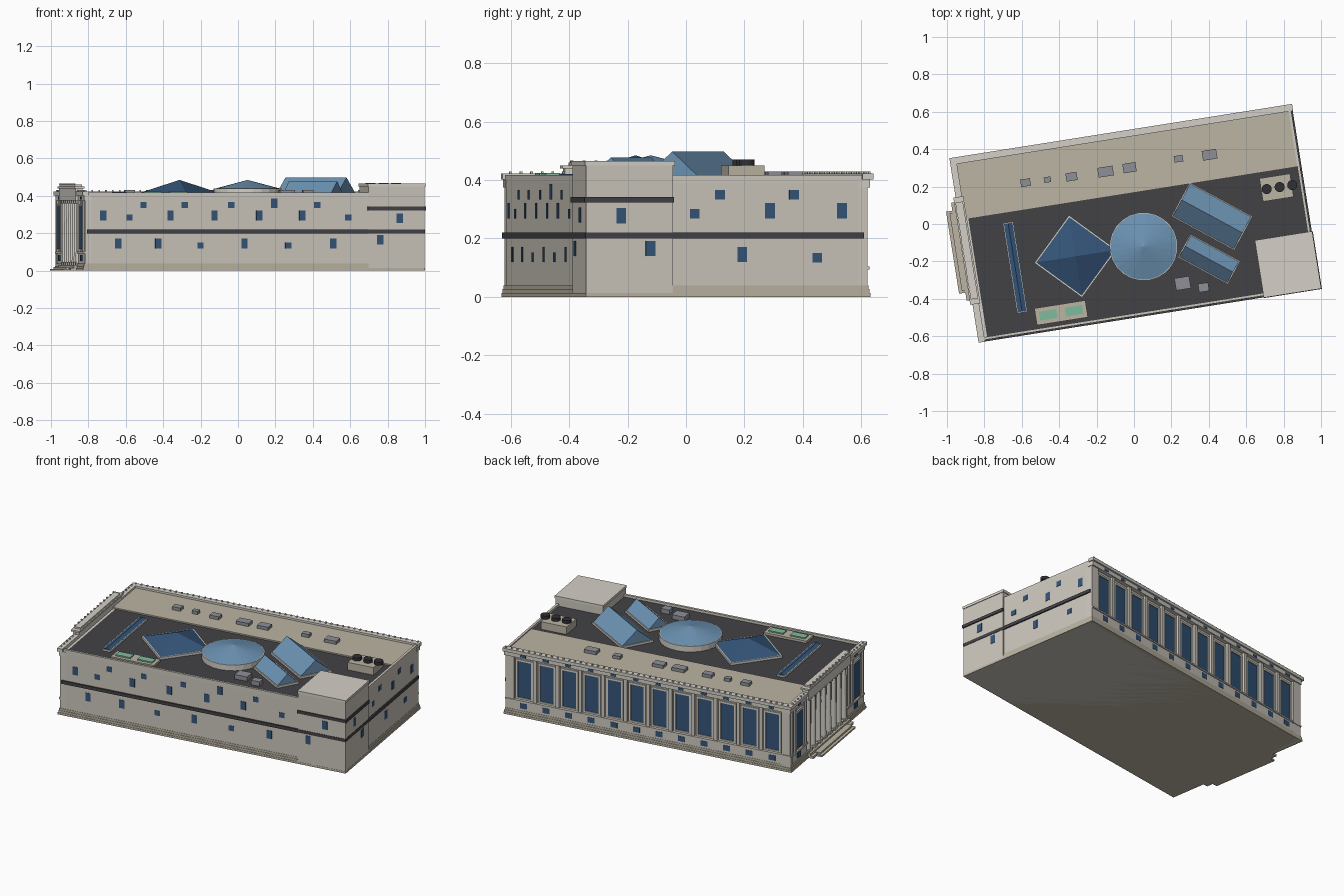
import bpy, bmesh
from math import radians, cos, sin
from mathutils import Matrix, Vector

# The whole building is turned 9 degrees; parts are built in its own (u, v) frame
TURN = radians(9)
ROT = Matrix.Rotation(TURN, 4, 'Z')
MATS = {}
COL = dict(stone=(.62, .58, .52), wall=(.60, .56, .50), trim=(.66, .63, .57), tan=(.50, .46, .37),
           dark=(.055, .053, .06), glass=(.035, .09, .19), sky=(.15, .29, .45),
           gold=(.5, .34, .06), green=(.22, .5, .34), grey=(.27, .28, .31), black=(.03, .03, .035))


def finish(name, bm, col, smooth=False):
    if col not in MATS:
        MATS[col] = bpy.data.materials.new(col)
        MATS[col].diffuse_color = (*COL[col], 1)
    bmesh.ops.recalc_face_normals(bm, faces=bm.faces)
    me = bpy.data.meshes.new(name)
    bm.to_mesh(me)
    bm.free()
    me.materials.append(MATS[col])
    ob = bpy.data.objects.new(name, me)
    ob.matrix_world = ROT
    bpy.context.collection.objects.link(ob)
    return ob


def boxes(name, items, col):
    """Join several (u0, u1, v0, v1, z0, z1) blocks into one object."""
    bm = bmesh.new()
    for a, b, c, d, e, f in items:
        m = Matrix.Translation(((a + b) / 2, (c + d) / 2, (e + f) / 2)) @ Matrix.Diagonal((b - a, d - c, f - e, 1))
        bmesh.ops.create_cube(bm, size=1, matrix=m)
    return finish(name, bm, col)


def cones(name, items, col, n=12):
    """Join several (u, v, z0, z1, r0, r1, angle) cones into one object."""
    bm = bmesh.new()
    for u, v, z0, z1, r0, r1, a in items:
        m = Matrix.Translation((u, v, (z0 + z1) / 2)) @ Matrix.Rotation(radians(a), 4, 'Z')
        bmesh.ops.create_cone(bm, cap_ends=True, segments=n, radius1=r0, radius2=r1, depth=z1 - z0, matrix=m)
    return finish(name, bm, col)


def prism(name, u, v, angle, length, profile, col):
    """Extrude a (side, z) profile along a turned axis."""
    bm = bmesh.new()
    m = Matrix.Translation((u, v, 0)) @ Matrix.Rotation(radians(angle), 4, 'Z')
    f = bm.faces.new([bm.verts.new(m @ Vector((-length / 2, s, z))) for s, z in profile])
    g = bmesh.ops.extrude_face_region(bm, geom=[f])['geom']
    move = m.to_3x3() @ Vector((length, 0, 0))
    bmesh.ops.translate(bm, vec=move, verts=[e for e in g if isinstance(e, bmesh.types.BMVert)])
    return finish(name, bm, col)


def local(x, y):
    return x * cos(TURN) + y * sin(TURN), -x * sin(TURN) + y * cos(TURN)


# Body, roof and stepped plinth
boxes("main_walls", [(-.87, .925, -.487, .468, 0, .398)], "wall")
boxes("dark_roof", [(-.888, .915, -.478, .168, .396, .402)], "dark")
boxes("tan_roof", [(-.888, .915, .168, .47, .396, .410)], "tan")
boxes("plinth", [(-.91 - p, .926 + p, -.488 - p, .485 + p, z, z + .013)
                 for p, z in ((.007, 0), (.004, .013), (.001, .026))], "tan")

# Parapets: plain at front and right, heavy cornice at back and left
boxes("plain_parapet", [(-.9, .925, -.487, -.472, .39, .417), (.91, .925, -.487, .47, .39, .417)], "stone")
boxes("cornice", [(-.92, .935, .465, .502, .402, .422), (-.92, -.885, -.497, .502, .402, .422),
                  (-.91, .928, .455, .492, .375, .402), (-.91, -.87, -.49, .492, .375, .402)], "trim")
boxes("roof_ornaments", [(u, u + .008, .487, .495, .422, .43) for u in [-.9 + .037 * i for i in range(50)]]
      + [(-.912, -.904, v, v + .008, .422, .43) for v in [-.47 + .037 * i for i in range(26)] if abs(v) > .27], "trim")

# Dark string course on the plain sides
boxes("dark_band", [(-.895, .928, -.496, -.48, .2, .22), (.91, .933, -.496, .47, .2, .22),
                    (.624, .938, -.5, -.19, .323, .342)], "dark")

# Raised corner block
boxes("corner_block", [(.628, .931, -.494, -.192, 0, .45)], "wall")
boxes("corner_block_cap", [(.624, .935, -.498, -.187, .45, .466)], "trim")

# Scattered windows: (position, height, tall?)
front = [(-.72, .295, 1), (-.58, .285, 0), (-.505, .35, 0), (-.36, .295, 1), (-.285, .35, 0), (-.125, .295, 1),
         (-.035, .35, 0), (.115, .295, 1), (.195, .36, 1), (.345, .295, 1), (.425, .35, 0), (.59, .285, 0),
         (.865, .28, 1), (-.64, .145, 1), (-.425, .145, 1), (-.2, .135, 0), (.035, .145, 1), (.27, .135, 0),
         (.51, .145, 1), (.76, .165, 1)]
side = [(-.223, .278, 1), (-.122, .165, 1), (.03, .285, 0), (.117, .35, 0), (.288, .295, 1), (.371, .35, 0),
        (.535, .295, 1), (.193, .145, 1), (.45, .134, 0)]
wins = []
for x, z, t in front:
    u, h = (x - .077) / .988, .026 if t else .016
    f = -.4965 if u > .63 else -.489
    wins.append((u - .017, u + .017, f, -.47, z - h, z + h))
for y, z, t in side:
    v, h = (y - .145) / .988, .026 if t else .016
    f = .933 if v < -.19 else .927
    wins.append((.9, f, v - .017, v + .017, z - h, z + h))
boxes("scattered_windows", wins, "glass")

# Back facade: twelve bays of tall windows between pilasters
N, U0, U1 = 12, -.86, .88
P = (U1 - U0) / N
mid = [U0 + P * (i + .5) for i in range(N)]
boxes("back_tall_windows", [(u - .043, u + .043, .46, .470, .115, .345) for u in mid], "glass")
boxes("back_small_windows", [(u - .022, u + .022, .46, .4855, .052, .085) for u in mid]
      + [(u - .018, u + .018, .46, .4935, .381, .396) for u in mid], "glass")
frames = []
for u in mid:
    frames += [(u - .056, u - .043, .46, .476, .105, .357), (u + .043, u + .056, .46, .476, .105, .357),
               (u - .056, u + .056, .46, .476, .345, .357), (u - .056, u + .056, .46, .476, .105, .115)]
boxes("back_window_frames", frames, "trim")
boxes("back_pilasters", [(U0 + P * i - .011, U0 + P * i + .011, .46, .484, .1, .376) for i in range(N + 1)], "stone")
boxes("back_base_course", [(-.91, .925, .46, .484, .03, .094), (-.91, .925, .46, .49, .094, .103)], "stone")
boxes("back_corner_piers", [(-.905, U0 - .005, .44, .484, 0, .39), (U1 + .005, .925, .44, .484, 0, .39)], "stone")

# Left facade: end pavilions with one large window each
pav, glass = [], []
for s in (-1, 1):
    pav.append((-.905, -.85, min(s * .265, s * .486), max(s * .265, s * .486), 0, .39))
    c = s * .375
    for w, z0, z1 in ((.045, .115, .345), (.02, .052, .085), (.018, .381, .396)):
        glass.append((-.912, -.88, c - w, c + w, z0, z1))
    for d in (-.052, .052, -.09, .09):
        pav.append((-.914, -.88, c + d - .007, c + d + .007, .1, .376))
    pav += [(-.914, -.88, c - .058, c + .058, .345, .357), (-.915, -.88, c - .108, c + .108, .092, .103)]
boxes("side_pavilions", pav, "stone")
boxes("pavilion_windows", glass, "glass")

# Portico: recessed glass, columns, gilded doors, attic and steps
cv = [-.235 + .47 * i / 7 for i in range(8)]
boxes("portico_glass", [(-.874, -.86, -.265, .265, .1, .376)], "glass")
boxes("portico_mullions", [(-.88, -.86, v - .014, v + .014, .03, .376) for v in cv]
      + [(-.88, -.86, -.265, .265, z, z + .012) for z in (.1, .23)], "stone")
cones("portico_columns", [(-.9, v, .045, .36, .016, .013, 0) for v in cv], "trim", 16)
boxes("column_caps_and_bases", [(-.918, -.882, v - .018, v + .018, z, z + .015) for v in cv for z in (.03, .36)], "trim")
boxes("gold_doors", [(-.884, -.86, v - .022, v + .022, .03, .1) for v in (-.1007, -.0336, .0336, .1007)], "gold")
boxes("portico_attic", [(-.925, -.885, -.28, .28, .375, .44), (-.932, -.878, -.29, .29, .44, .45),
                        (-.925, -.885, -.262, .262, .45, .46)], "trim")
boxes("attic_ornaments", [(-.928, -.92, v, v + .01, .46, .467) for v in [-.255 + .042 * i for i in range(13)]], "trim")
boxes("entrance_steps", [(-.982, -.86, -.222, .222, 0, .01), (-.965, -.86, -.21, .21, .01, .02),
                         (-.948, -.86, -.265, .265, .0, .015), (-.93, -.86, -.265, .265, .015, .03)], "tan")

# Pyramid skylight
cones("pyramid_curb", [(-.336, -.122, .4, .417, .223, .223, 0)], "trim", 4)
cones("pyramid_skylight", [(-.336, -.122, .417, .485, .212, 0, 0)], "glass", 4)

# Round skylight
cones("round_curb", [(.032, -.127, .4, .438, .183, .183, 0)], "trim", 24)
cones("round_skylight", [(.032, -.127, .438, .485, .178, 0, 0)], "sky", 24)

# Two gabled skylights
for name, x, y, ln, w, top in (("large", .417, .041, .383, .206, .498), ("small", .401, -.188, .304, .141, .478)):
    u, v = local(x, y)
    h = w / 2
    prism(name + "_gable_curb", u, v, -37.4, ln, [(-h, .4), (h, .4), (h, .416), (-h, .416)], "trim")
    h -= .006
    prism(name + "_gable_skylight", u, v, -37.4, ln - .012, [(-h, .416), (h, .416), (0, top)], "sky")

# Long strip skylight and green roof lights
boxes("strip_curb", [(-.692, -.636, -.374, .114, .4, .412)], "trim")
prism("strip_skylight", -.664, -.13, 90, .478, [(-.023, .412), (.023, .412), (0, .42)], "glass")
boxes("green_light_curb", [(-.597, -.321, -.454, -.362, .4, .416)], "tan")
boxes("green_lights", [(u - .047, u + .047, -.432, -.384, .416, .424) for u in (-.529, -.389)], "green")

# Roof vents (x, y, width, depth) and cooling unit
vents = []
for x, y, w, d in ((-.58, .221, .053, .04), (-.463, .237, .037, .03), (-.334, .253, .06, .044), (-.152, .28, .082, .052),
                   (-.024, .301, .07, .05), (.238, .349, .047, .035), (.404, .37, .078, .052),
                   (.26, -.317, .08, .066), (.372, -.339, .055, .046)):
    u, v = local(x, y)
    vents.append((u - w / 2, u + w / 2, v - d / 2, v + d / 2, .4, .43))
boxes("roof_vents", vents, "grey")
boxes("cooling_unit", [(.7, .866, .01, .136, .4, .45)], "tan")
cones("cooling_fans", [(u, .073, .45, .47, .027, .027, 0) for u in (.73, .80, .868)], "black", 16)
